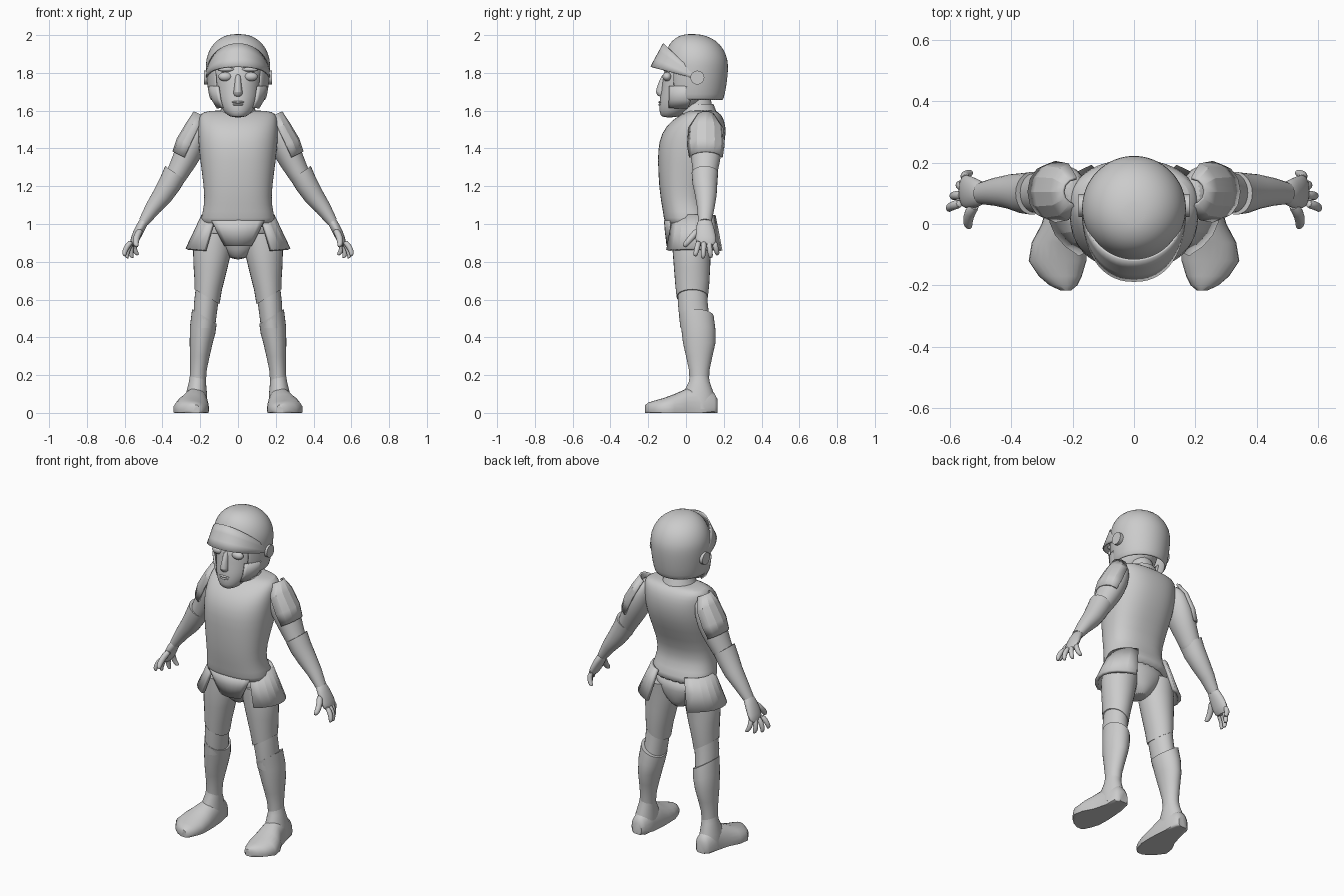
import bpy, bmesh
from math import sin, cos, pi, radians
from mathutils import Vector, Matrix


def add_object(name, bm, mirror=False, sub=0, thick=0.0, angle=40):
    bmesh.ops.recalc_face_normals(bm, faces=bm.faces)
    me = bpy.data.meshes.new(name)
    bm.to_mesh(me)
    bm.free()
    ob = bpy.data.objects.new(name, me)
    bpy.context.collection.objects.link(ob)
    me.shade_smooth()
    me.set_sharp_from_angle(angle=radians(angle))
    if thick:
        m = ob.modifiers.new("thickness", 'SOLIDIFY')
        m.thickness, m.offset = thick, 0
    if sub:
        m = ob.modifiers.new("smooth", 'SUBSURF')
        m.levels = m.render_levels = sub
    if mirror:
        m = ob.modifiers.new("mirror", 'MIRROR')
        m.use_mirror_merge = False
    return ob


def spow(x, power):
    return abs(x) ** (2 / power) * (1 if x > 0 else -1)


def loft(name, rings, d=(0, 0, 1), n=20, power=2.0, arc=None, floor=False,
         mirror=False, sub=1, thick=0.0, angle=40, cut=None):
    """Skin rings (x, y, z, rx, ry[, tilt]) facing d; arc makes an open plate, cut removes faces."""
    d = Vector(d).normalized()
    u = Vector((0, 0, 1)) if abs(d.y) > 0.9 else Vector((0, 1, 0))
    u = (u - d * u.dot(d)).normalized()
    v = u.cross(d)
    bm, rows = bmesh.new(), []
    for r in rings:
        row = []
        for i in range(n + 1 if arc else n):
            a = radians(arc[0] + (arc[1] - arc[0]) * i / n) if arc else 2 * pi * i / n
            p = Vector(r[:3]) + v * (spow(cos(a), power) * r[3]) + u * (spow(sin(a), power) * r[4])
            if len(r) > 5:
                p.z += r[5] * (p.x - r[0])
            if floor:
                p.z = max(p.z, 0)
            row.append(bm.verts.new(p))
        rows.append(row)
    for a, b in zip(rows, rows[1:]):
        for i in range(n):
            j = i + 1 if arc else (i + 1) % n
            bm.faces.new((a[i], a[j], b[j], b[i]))
    if not arc:
        if not cut:
            bm.faces.new(rows[0])
        bm.faces.new(rows[-1])
    if cut:
        gone = [f for f in bm.faces if cut(f.calc_center_median())]
        bmesh.ops.delete(bm, geom=gone, context='FACES')
    return add_object(name, bm, mirror, sub, thick, angle)


def ball(name, loc, scale, mirror=False):
    bm = bmesh.new()
    bmesh.ops.create_uvsphere(bm, u_segments=20, v_segments=12, radius=1,
                              matrix=Matrix.LocRotScale(Vector(loc), None, Vector(scale)))
    return add_object(name, bm, mirror)


# torso, pelvis and neck
loft("torso", [(0, .02, .975, .2, .13), (0, .015, 1.03, .198, .132), (0, -.012, 1.1, .178, .117),
               (0, -.018, 1.19, .18, .125), (0, .015, 1.34, .202, .166), (0, .032, 1.44, .212, .178),
               (0, .052, 1.52, .212, .16), (0, .075, 1.57, .208, .12), (0, .085, 1.594, .19, .085),
               (0, .085, 1.602, .12, .06)], n=28, power=2.4)
loft("pelvis", [(0, .035, .81, .035, .06), (0, .035, .86, .09, .09), (0, .03, .94, .175, .115),
                (0, .02, 1.02, .185, .12)], n=24)
loft("neck", [(0, .07, 1.55, .085, .085), (0, .065, 1.62, .072, .075), (0, .05, 1.72, .07, .075)])
loft("collar", [(0, .065, 1.585, .1, .1), (0, .065, 1.635, .08, .08)], sub=0)

# hip armour
loft("front_flap", [(0, .02, 1.02, .215, .132), (0, .02, .96, .17, .127), (0, .02, .885, .11, .118)],
     arc=(-130, -50), n=8, sub=0, thick=.01)
loft("skirt_plate", [(0, .035, 1.045, .185, .13), (0, .035, .96, .225, .15), (0, .035, .85, .27, .172, .06)],
     arc=(-50, 60), n=8, sub=0, thick=.02, mirror=True, angle=10)

# legs
loft("thigh", [(.125, .035, .95, .098, .103), (.136, .03, .86, .102, .101), (.145, .032, .77, .09, .096),
               (.158, .033, .68, .073, .09, .4), (.164, .033, .615, .066, .083, .6)],
     n=28, mirror=True, sub=0)
loft("knee", [(.158, .033, .68, .064, .078), (.169, .036, .58, .064, .079), (.18, .05, .45, .058, .08)],
     mirror=True, n=28, sub=0)
loft("greave", [(.178, .055, .51, .065, .092, .6), (.187, .066, .44, .067, .09, .3),
                (.195, .07, .37, .061, .086), (.202, .07, .3, .052, .07), (.209, .07, .23, .044, .055),
                (.213, .07, .165, .043, .051)], n=28, mirror=True, sub=0)
loft("ankle", [(.212, .07, .2, .042, .05), (.215, .07, .165, .045, .055), (.22, .065, .1, .056, .083),
               (.222, .06, .02, .058, .1)], mirror=True, n=28, sub=0)
loft("foot", [(.218, .168, .03, .03, .04), (.22, .15, .03, .048, .075), (.22, .08, .025, .058, .12),
              (.228, 0, .022, .073, .105), (.243, -.06, .02, .09, .08), (.249, -.12, .018, .094, .06),
              (.24, -.17, .016, .07, .048), (.23, -.2, .014, .045, .04), (.222, -.216, .014, .018, .028)],
     d=(0, -1, 0), n=24, power=2.2, floor=True, mirror=True, sub=0, angle=45)

# arms with shoulder plates and cuffs
loft("upper_arm", [(.18, .1, 1.565, .03, .055), (.21, .102, 1.5, .066, .09), (.248, .105, 1.41, .076, .09),
                   (.287, .105, 1.33, .067, .076), (.33, .1, 1.25, .055, .062), (.365, .1, 1.19, .05, .055)],
     d=(.45, 0, -.9), mirror=True)
loft("shoulder_plate", [(.183, .105, 1.57, .053, .045), (.206, .105, 1.505, .07, .088),
                        (.248, .105, 1.415, .08, .096), (.278, .105, 1.35, .072, .085)],
     d=(.45, 0, -.9), arc=(95, 265), n=6, mirror=True, sub=0, thick=.01, angle=20)
loft("forearm_cuff", [(.332, .1, 1.27, .065, .07), (.36, .1, 1.215, .061, .066), (.4, .105, 1.15, .054, .057),
                      (.45, .105, 1.085, .042, .046), (.5, .1, 1.01, .028, .035)],
     d=(.57, 0, -.82), n=24, mirror=True, sub=0)

# hands
loft("palm", [(.485, .1, 1.035, .025, .034), (.518, .1, .98, .027, .05), (.545, .105, .92, .025, .058),
              (.562, .108, .88, .016, .05)], d=(.45, 0, -.9), n=16, mirror=True)


def finger(name, root, tip, r):
    a, b = Vector(root), Vector(tip)
    rings = []
    for t, k in ((0, 1), (.35, 1), (.75, .9), (.94, .75), (1, .35)):
        p = a.lerp(b, t) + Vector((.014 * sin(pi * t), 0, 0))
        rings.append((*p, r * k, r * k))
    loft(name, rings, d=b - a, n=10, mirror=True)


for i, (y0, x1, y1, z1) in enumerate([(.068, .602, .048, .83), (.095, .588, .09, .818),
                                      (.12, .56, .132, .82), (.148, .53, .168, .835)]):
    finger(f"finger_{i + 1}", (.562 - .005 * i, y0, .91), (x1, y1, z1), .0155)
finger("thumb", (.515, .065, .97), (.538, -.012, .88), .019)

# head and face
loft("head", [(0, -.09, 1.562, .04, .042), (0, -.06, 1.595, .078, .082), (0, -.022, 1.65, .108, .12),
              (0, -.002, 1.7, .118, .131), (0, .02, 1.77, .126, .143), (0, .03, 1.86, .13, .145)], n=24)
loft("nose", [(0, -.11, 1.8, .016, .014), (0, -.125, 1.74, .017, .025), (0, -.132, 1.695, .027, .034),
              (0, -.125, 1.672, .022, .02)], n=12)
ball("upper_lip", (0, -.134, 1.645), (.033, .012, .007))
ball("lower_lip", (0, -.133, 1.632), (.028, .013, .007))
ball("eye", (.068, -.1, 1.78), (.036, .024, .024), mirror=True)
ball("brow", (.065, -.1, 1.818), (.045, .02, .012), mirror=True)

# helmet: one shell with the face opening removed, plus cheek plates
loft("helmet", [(0, .045, 1.655, .143, .148), (0, .047, 1.72, .156, .16), (0, .05, 1.79, .163, .166),
                (0, .052, 1.84, .165, .166), (0, .052, 1.88, .162, .161), (0, .048, 1.93, .143, .143),
                (0, .042, 1.968, .109, .112), (0, .036, 1.99, .07, .072), (0, .03, 2.0, .03, .03)],
     n=32, thick=.012, cut=lambda c: c.z < 1.83 and c.y < -.065)
loft("cheek_plate", [(0, -.01, 1.615, .108, .11), (0, .005, 1.66, .135, .128), (0, .015, 1.73, .15, .14)],
     arc=(-46, 10), n=8, sub=0, thick=.012, mirror=True)

# visor band swinging from the ear pivots
bm, rows = bmesh.new(), []
for k in range(4):
    row = []
    for i in range(29):
        a = -pi / 2 + pi * i / 28
        s, c = spow(sin(a), 2.3), spow(max(cos(a), 0), 2.3)
        lo = Vector((.167 * s, .065 - .25 * c, 1.765 + .067 * c))
        s, c = sin(a), cos(a)
        hi = Vector((.162 * s, .045 - .163 * c, 1.8 + .155 * c))
        row.append(bm.verts.new(lo.lerp(hi, k / 3)))
    rows.append(row)
for a, b in zip(rows, rows[1:]):
    for i in range(28):
        bm.faces.new((a[i], a[i + 1], b[i + 1], b[i]))
add_object("visor", bm, thick=.008)
bm = bmesh.new()
bmesh.ops.create_cone(bm, cap_ends=True, segments=16, radius1=.037, radius2=.037, depth=.022,
                      matrix=Matrix.Translation((.17, .06, 1.775)) @ Matrix.Rotation(pi / 2, 4, 'Y'))
add_object("visor_pivot", bm, mirror=True)
